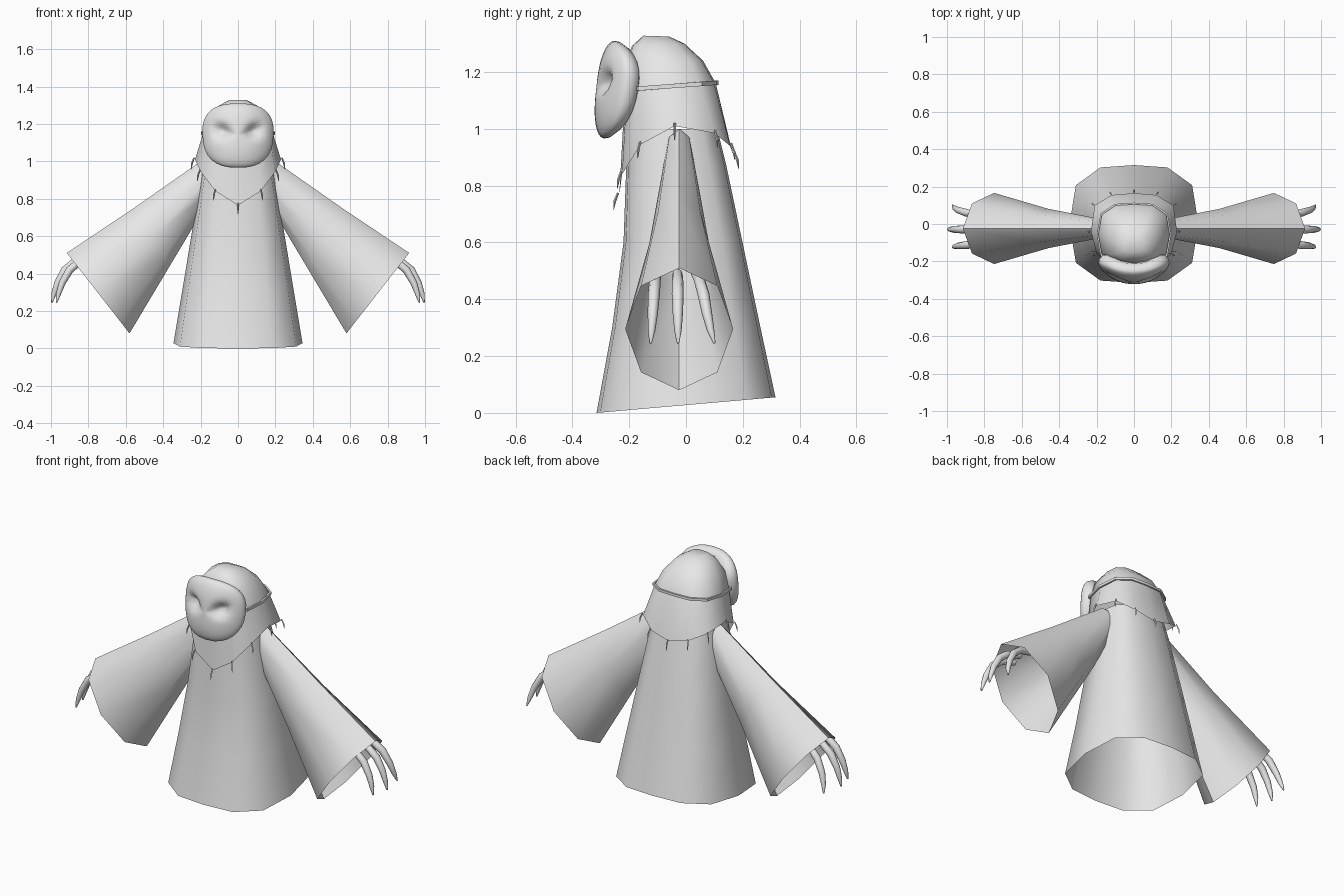
import bpy, bmesh, math
from mathutils import Vector

if "Cube" in bpy.data.objects:
    bpy.data.objects.remove(bpy.data.objects["Cube"])

grey = bpy.data.materials.new("grey cloth")
grey.diffuse_color = (0.8, 0.8, 0.8, 1)
grey.use_nodes = True
grey.node_tree.nodes["Principled BSDF"].inputs["Base Color"].default_value = grey.diffuse_color


def finish(name, bm, angle=60):
    me = bpy.data.meshes.new(name)
    bmesh.ops.recalc_face_normals(bm, faces=bm.faces)
    bm.to_mesh(me)
    bm.free()
    me.materials.append(grey)
    ob = bpy.data.objects.new(name, me)
    bpy.context.collection.objects.link(ob)
    bpy.ops.object.select_all(action='DESELECT')
    ob.select_set(True)
    bpy.context.view_layer.objects.active = ob
    bpy.ops.object.shade_smooth_by_angle(angle=math.radians(angle))
    return ob


def loft(name, rings, cap_start=False, cap_end=False, closed=False, angle=60):
    """Skin a list of equal-sized point rings."""
    bm = bmesh.new()
    vs = [[bm.verts.new(p) for p in r] for r in rings]
    n = len(rings[0])
    pairs = list(zip(vs, vs[1:])) + ([(vs[-1], vs[0])] if closed else [])
    for a, b in pairs:
        for i in range(n):
            j = (i + 1) % n
            bm.faces.new((a[i], a[j], b[j], b[i]))
    if cap_start:
        bm.faces.new(vs[0])
    if cap_end:
        bm.faces.new(vs[-1])
    return finish(name, bm, angle)


def full(half):
    """Mirror a front-to-back half ring across x."""
    return half + [(-x, y, z) for x, y, z in half[-2:0:-1]]


def ring(w, y0, y1, z0, z1):
    """Boxy 12-sided ring, from y0 at the front to y1 at the back."""
    unit = [(0, -1), (.52, -.96), (.9, -.66), (1, 0), (.9, .66), (.52, .96), (0, 1)]
    return full([(w * u, (y0 + y1) / 2 + v * (y1 - y0) / 2,
                  (z0 + z1) / 2 + v * (z1 - z0) / 2) for u, v in unit])


def tube(name, pts, radii, sides=6):
    """Tapered tube along a path."""
    pts = [Vector(p) for p in pts]
    rings = []
    for i, p in enumerate(pts):
        t = (pts[min(i + 1, len(pts) - 1)] - pts[max(i - 1, 0)]).normalized()
        a = t.cross(Vector((0, 1, 0))).normalized()
        b = t.cross(a)
        rings.append([p + radii[i] * (a * math.cos(k * math.tau / sides) + b * math.sin(k * math.tau / sides))
                      for k in range(sides)])
    loft(name, rings, True, True)


# Robe, an open flared skirt
loft("robe", [ring(.345, -.315, .315, 0, .055), ring(.298, -.26, .258, .3, .32),
              ring(.25, -.22, .199, .6, .6), ring(.205, -.21, .14, .88, .88),
              ring(.185, -.2, .11, 1.0, 1.0)])

# Hood with a pointed hem
hem = full([(0, -.235, .765), (.12, -.225, .84), (.2, -.16, .945), (.23, -.04, 1.01),
            (.21, .1, .985), (.12, .155, .94), (0, .165, .91)])
loft("hood", [hem, ring(.188, -.215, .105, 1.13, 1.16), ring(.155, -.212, .06, 1.235, 1.24),
              ring(.105, -.19, -.005, 1.292, 1.3), ring(.05, -.15, -.06, 1.328, 1.325)], cap_end=True)

# Short threads hanging from the hem
for x, y, z in hem:
    out = Vector((x, y + .04, 0)).normalized()
    p = Vector((x, y, z + .01)) + out * .004
    tube("hem_thread", [p, p + out * .012 + Vector((0, 0, -.03)), p + out * .016 + Vector((0, 0, -.06))],
         [.004, .005, .001], 4)

# Strap around the hood
strap = [(.190, 1.13), (.199, 1.13), (.199, 1.145), (.190, 1.145)]
loft("mask_strap", [ring(w, -.028 - w, w - .085, z, z + .025) for w, z in strap], closed=True, angle=40)

# Mask: domed plate with two sunken eye sockets
SEG, RINGS = 32, 11
bm = bmesh.new()


def mask_point(r, a):
    c, s = math.cos(a), math.sin(a)
    x = .19 * r * math.copysign(abs(c) ** .78, c)
    z = .172 * r * math.copysign(abs(s) ** .78, s)
    x *= 1 + .25 * z
    y = -.27 + .06 * (x / .19) ** 2 + .1 * z - .047 * math.sqrt(max(0, 1 - r ** 2.6))
    u, v = abs(x) - .085, z - .025
    y += .05 * math.exp(-((u * .9 + v * .4) / .042) ** 2 - ((v * .9 - u * .4) / .032) ** 2)
    return x, y, z + 1.138


centre = bm.verts.new(mask_point(0, 0))
prev = None
for k in range(1, RINGS + 1):
    r = math.sin(k / RINGS * math.pi / 2) if k > 6 else k / 6 * math.sin(6 / RINGS * math.pi / 2)
    cur = [bm.verts.new(mask_point(r, i * math.tau / SEG)) for i in range(SEG)]
    for i in range(SEG):
        j = (i + 1) % SEG
        bm.faces.new((prev[i], prev[j], cur[j], cur[i]) if prev else (centre, cur[i], cur[j]))
    prev = cur
# rolled back edge and recessed back
for scale, dy in ((.98, .018), (.9, .022), (.7, .005)):
    cur = [bm.verts.new((v.co.x * scale, v.co.y + dy, 1.138 + (v.co.z - 1.138) * scale)) for v in prev]
    for i in range(SEG):
        j = (i + 1) % SEG
        bm.faces.new((prev[i], prev[j], cur[j], cur[i]))
    prev = cur
bm.faces.new(prev)
finish("mask", bm, 70)

# Sleeves and clawed fingers on both sides
for s in (-1, 1):
    rings = []
    # top x, top z, bottom x, bottom z, half depth
    for tx, tz, bx, bz, h in ((.2, 1.0, .15, .80, .05), (.55, .755, .365, .44, .105), (.915, .51, .58, .08, .19)):
        cx, cz = (tx + bx) / 2, (tz + bz) / 2
        rings.append([(s * (cx + (tx - cx) * math.cos(a)), -.024 + h * math.sin(a), cz + (tz - cz) * math.cos(a))
                      for a in (k * math.tau / 8 for k in range(8))])
    loft("sleeve", rings, cap_start=True)

    for y0, y1, dx in ((-.105, -.125, -.025), (-.03, -.028, 0), (.035, .1, -.025)):
        path = [(.78, .49), (.87, .465), (.925, .42), (.965, .35), (.985, .29), (.995, .245)]
        pts = [(s * (x + dx), y0 + (y1 - y0) * i / 5, z) for i, (x, z) in enumerate(path)]
        tube("finger", pts, [.018, .02, .021, .018, .013, .004], 8)
